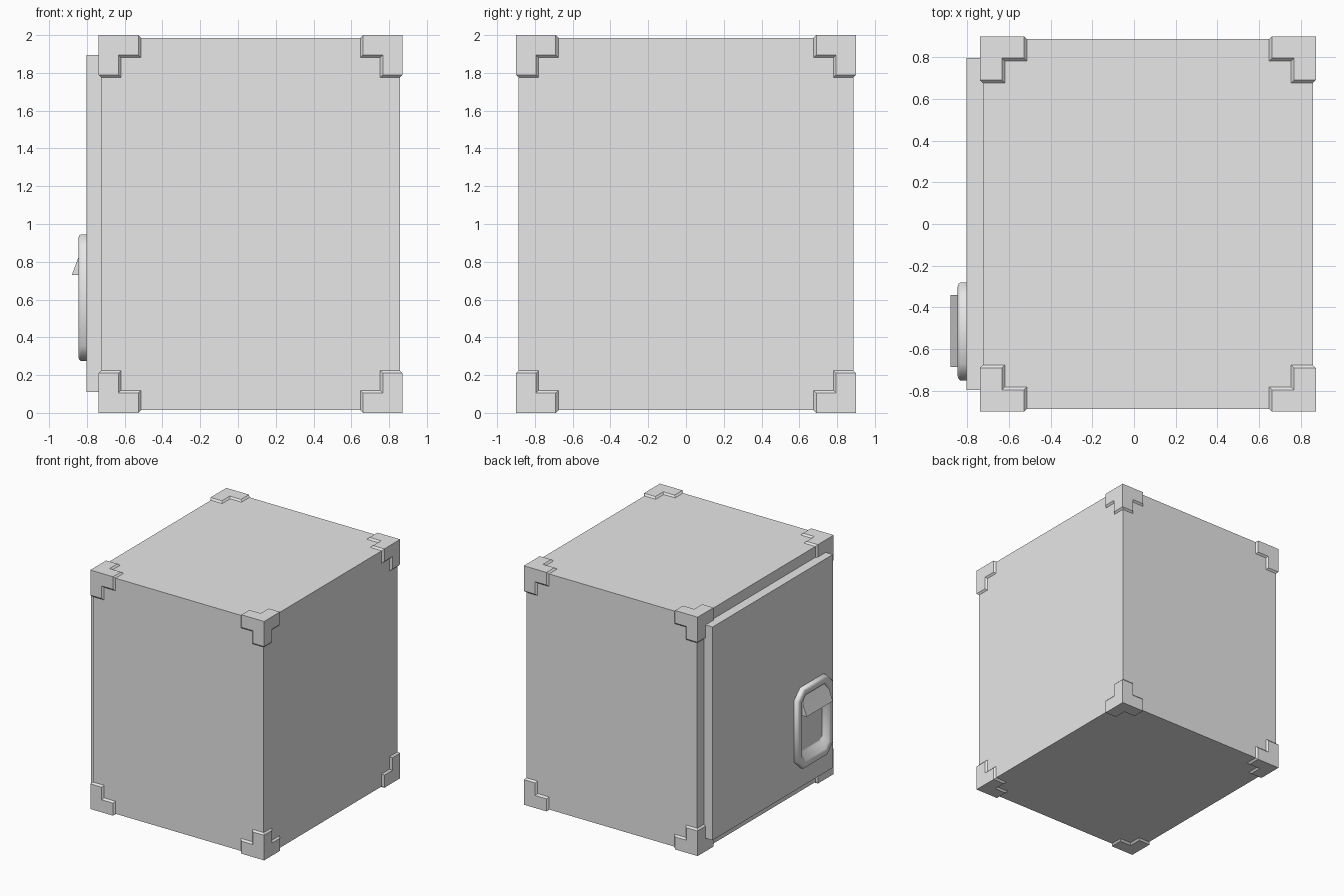
import bpy, bmesh
from mathutils import Vector

cube = bpy.data.objects.get("Cube")
if cube:
    bpy.data.objects.remove(cube)

grey = bpy.data.materials.new("light_grey")
grey.use_nodes = True
grey.diffuse_color = (0.8, 0.8, 0.8, 1)
grey.node_tree.nodes["Principled BSDF"].inputs["Base Color"].default_value = (0.8, 0.8, 0.8, 1)

CENTRE = Vector((0.067, 0, 1))
HALF = Vector((0.805, 0.9, 1))      # outer half size, to the corner guards
T = 0.014                           # guard thickness


def finish(name, bm, smooth=False):
    bmesh.ops.remove_doubles(bm, verts=bm.verts, dist=0.0001)
    bmesh.ops.recalc_face_normals(bm, faces=bm.faces)
    mesh = bpy.data.meshes.new(name)
    bm.to_mesh(mesh)
    bm.free()
    mesh.materials.append(grey)
    obj = bpy.data.objects.new(name, mesh)
    bpy.context.collection.objects.link(obj)
    if smooth:
        bpy.ops.object.select_all(action="DESELECT")
        obj.select_set(True)
        bpy.context.view_layer.objects.active = obj
        bpy.ops.object.shade_smooth_by_angle(angle=0.9)
    return obj


def box(name, low, high):
    low, high = Vector(low), Vector(high)
    bm = bmesh.new()
    bmesh.ops.create_cube(bm, size=1)
    bmesh.ops.scale(bm, vec=high - low, verts=bm.verts)
    bmesh.ops.translate(bm, vec=(low + high) / 2, verts=bm.verts)
    return finish(name, bm)


def loft(name, loops, smooth=False):
    """Skin matching loops of points and cap both ends."""
    bm = bmesh.new()
    rings = [[bm.verts.new(p) for p in loop] for loop in loops]
    for a, b in zip(rings, rings[1:]):
        for i in range(len(a)):
            j = (i + 1) % len(a)
            bm.faces.new((a[i], a[j], b[j], b[i]))
    bm.faces.new(rings[0])
    bm.faces.new(rings[-1])
    return finish(name, bm, smooth)


def octagon(x, inset, lift=0):
    """Corner-cut rectangle of the latch outline, optionally raised at its foot."""
    y0, y1 = -0.75 + inset, -0.28 - inset
    z0, z1 = 0.275 + inset + lift, 0.945 - inset
    c = 0.08 - 0.586 * inset
    return [(x, y0 + c, z0), (x, y1 - c, z0), (x, y1, z0 + c), (x, y1, z1 - c),
            (x, y1 - c, z1), (x, y0 + c, z1), (x, y0, z1 - c), (x, y0, z0 + c)]


# Cabinet body
inner = HALF - Vector((T, T, T))
box("cabinet_body", CENTRE - inner, CENTRE + inner)

# Corner guards: three mitred L plates, mirrored to all eight corners
LONG, WIDE = 0.21, 0.105
profile = [(0, 0), (LONG, 0), (LONG, WIDE), (WIDE, WIDE), (WIDE, LONG), (0, LONG)]
bm = bmesh.new()
for axis in range(3):
    top, base = [], []
    for a, b in profile:
        p = Vector((0, 0, 0))
        p[(axis + 1) % 3], p[(axis + 2) % 3] = a, b
        top.append(bm.verts.new(HALF - p))
        base.append(bm.verts.new(HALF - p - Vector((T, T, T))))
    bm.faces.new(top)
    bm.faces.new(base)
    for i in range(1, 5):
        bm.faces.new((top[i], top[i + 1], base[i + 1], base[i]))
guards = finish("corner_guards", bm)
guards.location = CENTRE
mirror = guards.modifiers.new("all_corners", "MIRROR")
mirror.use_axis = (True, True, True)
mirror.use_mirror_merge = False

# Door with an opening for the latch dish
door = box("door", (-0.803, -0.795, 0.11), (-0.715, 0.795, 1.895))
cutter = loft("latch_opening_cutter", [octagon(-0.9, 0.03), octagon(-0.75, 0.03)])
cutter.hide_render = True
cutter.hide_viewport = True
cut = door.modifiers.new("latch_opening", "BOOLEAN")
cut.operation = "DIFFERENCE"
cut.object = cutter

# Latch frame: rounded rim falling into a sloped dish
loft("latch_frame", [octagon(-0.79, 0), octagon(-0.832, 0), octagon(-0.841, 0.007),
                     octagon(-0.845, 0.02), octagon(-0.845, 0.045),
                     octagon(-0.838, 0.06), octagon(-0.80, 0.07, 0.03),
                     octagon(-0.775, 0.085, 0.07), octagon(-0.765, 0.11, 0.1)], smooth=True)

# Latch flap: wedge leaning out towards its lower edge
MID = -0.513


def flap_loop(x_front, z, half):
    return [(x_front, MID - half, z), (x_front, MID + half, z),
            (-0.785, MID + half, z), (-0.785, MID - half, z)]


loft("latch_flap", [flap_loop(-0.88, 0.73, 0.173), flap_loop(-0.846, 0.82, 0.173),
                    flap_loop(-0.822, 0.885, 0.13)])
